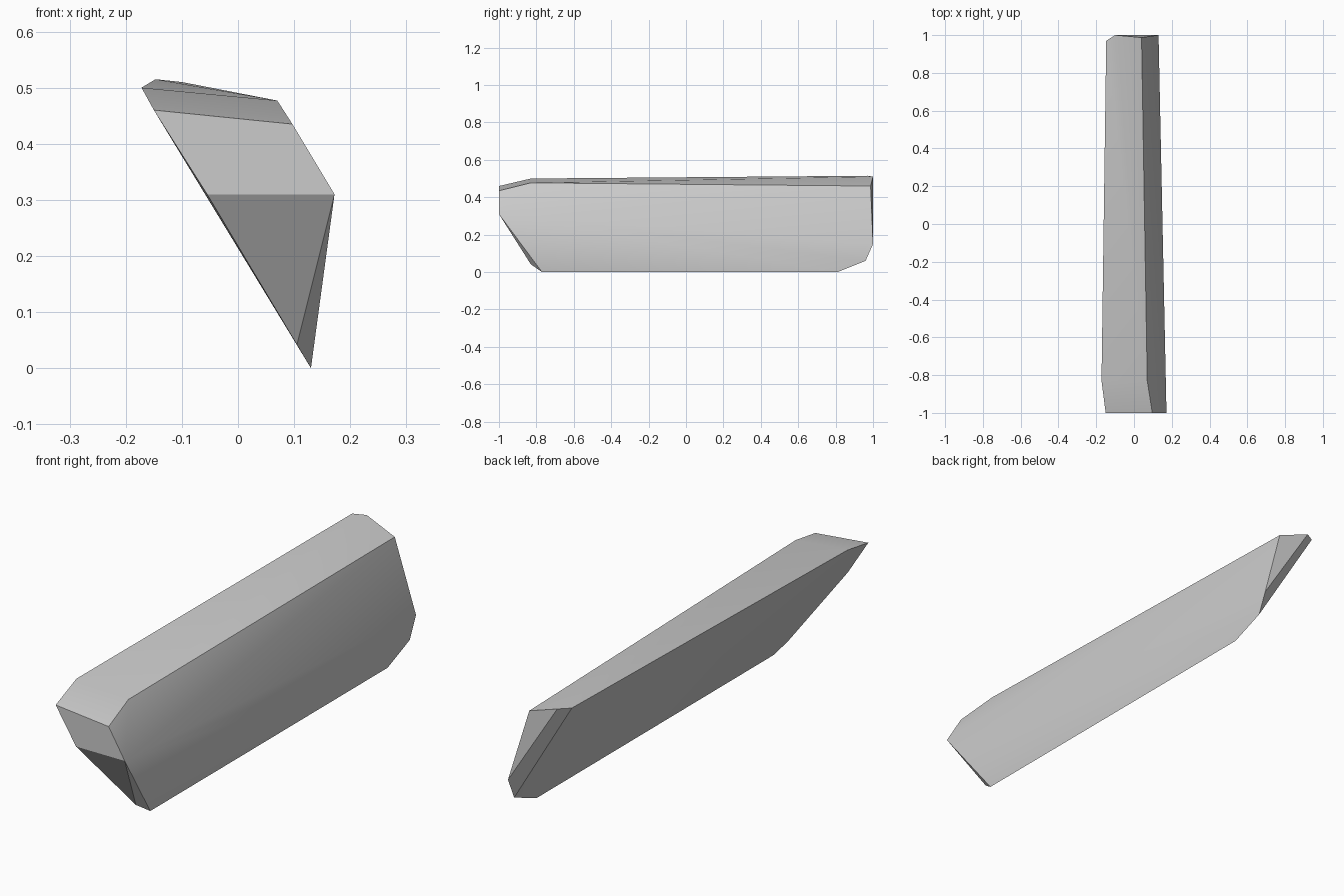
import bpy, bmesh, math

cube = bpy.data.objects.get("Cube")
if cube:
    bpy.data.objects.remove(cube, do_unlink=True)

# Single plain grey
grey = bpy.data.materials.new("plain grey")
grey.use_nodes = True
color = (0.6, 0.6, 0.6, 1)
grey.diffuse_color = color
grey.node_tree.nodes["Principled BSDF"].inputs["Base Color"].default_value = color

# Front end: blunt nose, chamfered top edge, raked lower face
front_end = [
    (-0.15, -1, 0.46), (0.097, -1, 0.435), (0.172, -1, 0.31), (-0.055, -1, 0.31),
    (-0.172, -0.83, 0.50), (0.07, -0.83, 0.477),
    (0.105, -0.83, 0.042), (0.13, -0.77, 0),
]

# Back end: nearly upright face with clipped upper and lower corners
back_end = [
    (-0.147, 0.97, 0.515), (-0.10, 1, 0.51), (0.04, 0.987, 0.46),
    (0.13, 1, 0.15), (0.129, 0.96, 0.06), (0.13, 0.81, 0),
]

# Slanted wedge bar: the convex skin stretched between both ends
bm = bmesh.new()
for point in front_end + back_end:
    bm.verts.new(point)
bmesh.ops.convex_hull(bm, input=bm.verts[:])
bmesh.ops.dissolve_limit(bm, angle_limit=math.radians(0.5),
                         verts=bm.verts[:], edges=bm.edges[:])
bmesh.ops.recalc_face_normals(bm, faces=bm.faces[:])
mesh = bpy.data.meshes.new("wedge_bar")
bm.to_mesh(mesh)
bm.free()
mesh.materials.append(grey)

bar = bpy.data.objects.new("wedge_bar", mesh)
bpy.context.collection.objects.link(bar)
bpy.context.view_layer.objects.active = bar
bar.select_set(True)
bpy.ops.object.shade_smooth_by_angle(angle=math.radians(30))
